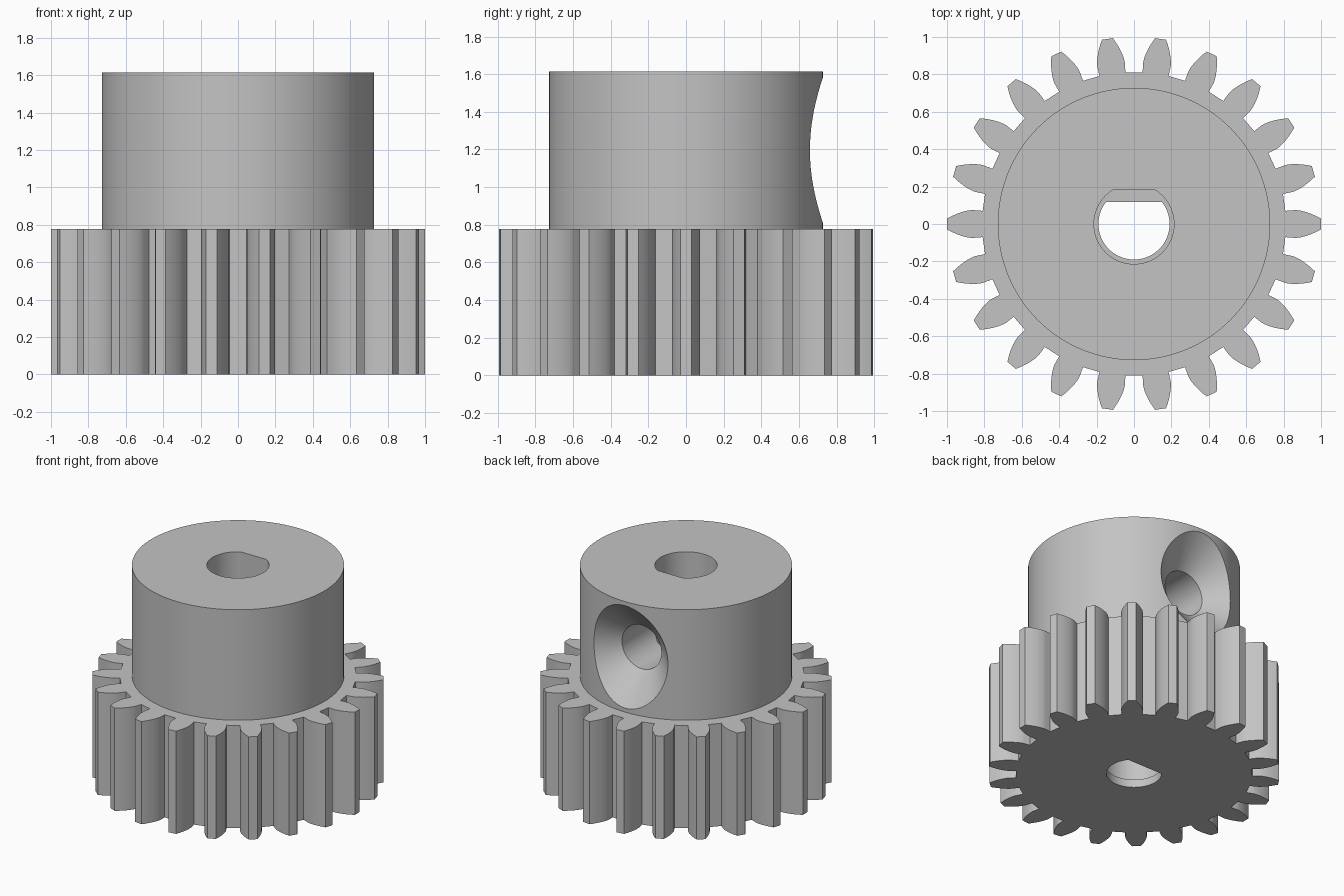
import bpy
import bmesh
from math import sin, cos, tan, pi, acos, asin, radians
from mathutils import Matrix

if "Cube" in bpy.data.objects:
    bpy.data.objects.remove(bpy.data.objects["Cube"], do_unlink=True)

TEETH = 22
GEAR_TOP, HUB_TOP = 0.778, 1.615
HUB_RADIUS = 0.728

grey = bpy.data.materials.new("plain grey")
grey.use_nodes = True
grey.diffuse_color = (0.55, 0.55, 0.55, 1)
grey.node_tree.nodes["Principled BSDF"].inputs["Base Color"].default_value = grey.diffuse_color


def add_object(name, bm):
    bmesh.ops.recalc_face_normals(bm, faces=bm.faces)
    mesh = bpy.data.meshes.new(name)
    bm.to_mesh(mesh)
    bm.free()
    mesh.materials.append(grey)
    obj = bpy.data.objects.new(name, mesh)
    bpy.context.collection.objects.link(obj)
    return obj


def prism(name, outline, z0, z1):
    """Extrude a flat outline from z0 up to z1."""
    bm = bmesh.new()
    face = bm.faces.new([bm.verts.new((x, y, z0)) for x, y in outline])
    top = bmesh.ops.extrude_face_region(bm, geom=[face])["geom"]
    verts = [v for v in top if isinstance(v, bmesh.types.BMVert)]
    bmesh.ops.translate(bm, verts=verts, vec=(0, 0, z1 - z0))
    return add_object(name, bm)


def polar(r, a):
    return r * cos(a), r * sin(a)


def gear_outline():
    """Involute teeth with short radial flanks below the base circle."""
    pressure = radians(20)
    tip, pitch, root = 1.0, TEETH / (TEETH + 2), (TEETH - 2.5) / (TEETH + 2)
    base = pitch * cos(pressure)
    base_half = pi / (2 * TEETH) + tan(pressure) - pressure
    flank = [(root, base_half)]
    steps = 8
    for i in range(steps + 1):
        r = base + (tip - base) * (i / steps) ** 1.5
        a = acos(min(1, base / r))
        flank.append((r, base_half - (tan(a) - a)))
    points = []
    for t in range(TEETH):
        centre = 2 * pi * t / TEETH
        points += [polar(r, centre - h) for r, h in flank]
        points += [polar(r, centre + h) for r, h in reversed(flank)]
    return points


def d_outline(radius, flat, steps=64):
    """Circle cut off by a flat on its +y side."""
    start = pi - asin(flat / radius)
    sweep = pi + 2 * asin(flat / radius)
    return [polar(radius, start + sweep * i / steps) for i in range(steps + 1)]


def cone_along_y(name, r_in, r_out, y_in, y_out, z):
    bm = bmesh.new()
    place = Matrix.Translation((0, (y_in + y_out) / 2, z)) @ Matrix.Rotation(-pi / 2, 4, "X")
    bmesh.ops.create_cone(bm, cap_ends=True, segments=96, radius1=r_in, radius2=r_out,
                          depth=y_out - y_in, matrix=place)
    return add_object(name, bm)


def cut(obj, cutter):
    cutter.hide_render = True
    mod = obj.modifiers.new("cut", "BOOLEAN")
    mod.operation, mod.solver, mod.object = "DIFFERENCE", "EXACT", cutter
    bpy.context.view_layer.objects.active = obj
    bpy.ops.object.modifier_apply(modifier=mod.name)
    bpy.data.objects.remove(cutter, do_unlink=True)


# Toothed wheel, with a wide shaft bore above a thin narrower lip
gear = prism("gear", gear_outline(), 0, GEAR_TOP)
cut(gear, prism("wide_bore", d_outline(0.214, 0.185), 0.06, 1))
cut(gear, prism("narrow_bore", d_outline(0.19, 0.118), -0.1, 0.2))

# Hub collar with the shaft bore
circle = [polar(HUB_RADIUS, 2 * pi * i / 128) for i in range(128)]
hub = prism("hub", circle, GEAR_TOP, HUB_TOP)
cut(hub, prism("hub_bore", d_outline(0.214, 0.185), 0.5, 2))

# Set screw hole through the back of the hub, with a conical mouth
screw_z = (GEAR_TOP + HUB_TOP) / 2
cut(hub, cone_along_y("screw_hole", 0.165, 0.165, 0.05, 0.7, screw_z))
cut(hub, cone_along_y("screw_mouth", 0.165, 0.469, 0.53, 0.8, screw_z))

# Smooth curved walls, crisp edges
bpy.ops.object.select_all(action="DESELECT")
for part in (gear, hub):
    part.select_set(True)
bpy.context.view_layer.objects.active = hub
bpy.ops.object.shade_smooth_by_angle(angle=radians(25))
